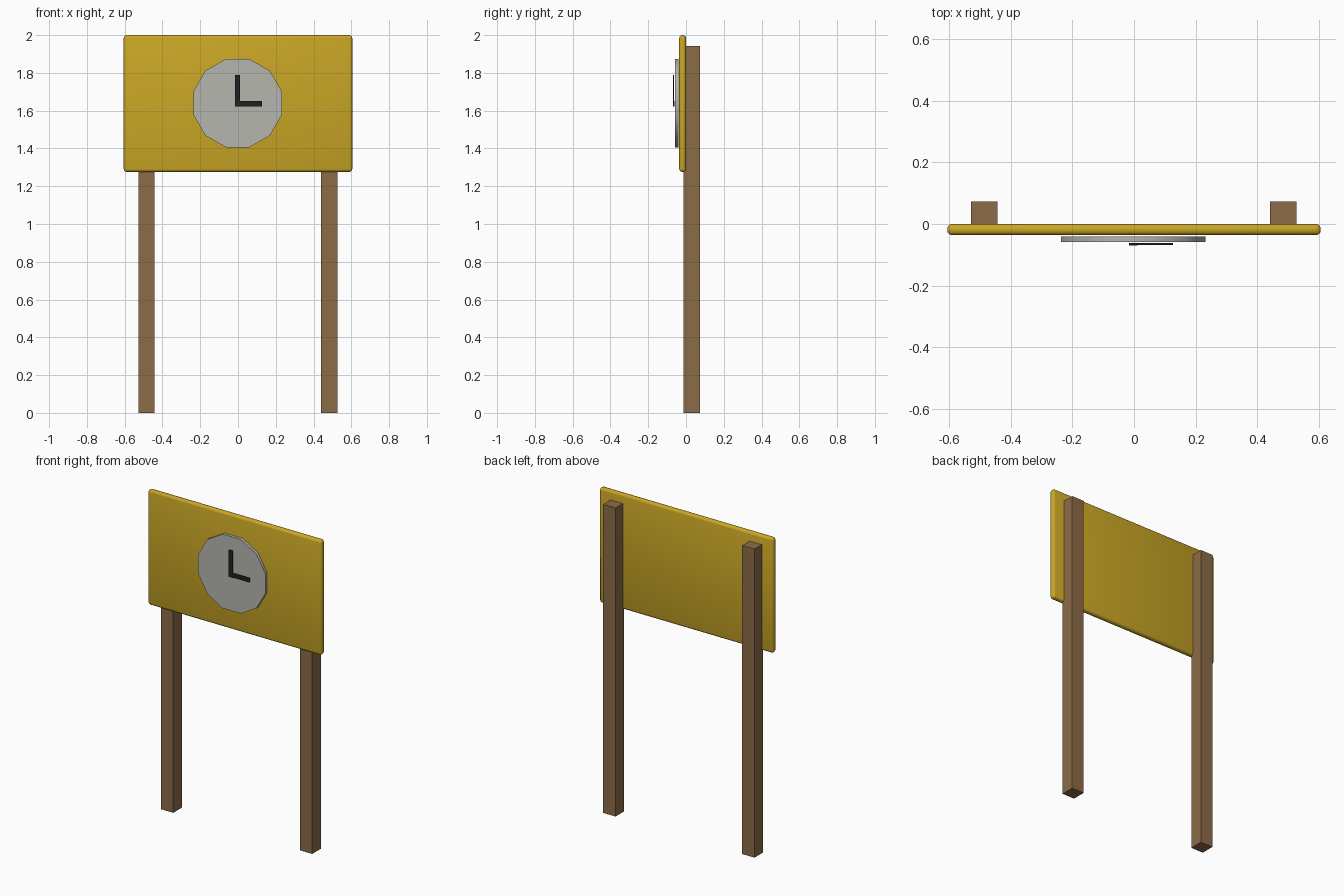
import bpy
from math import pi, radians

cube = bpy.data.objects.get("Cube")
if cube:
    bpy.data.objects.remove(cube, do_unlink=True)


def material(name, r, g, b):
    m = bpy.data.materials.new(name)
    m.use_nodes = True
    m.diffuse_color = (r, g, b, 1)
    m.node_tree.nodes["Principled BSDF"].inputs["Base Color"].default_value = (r, g, b, 1)
    return m


yellow = material("board yellow", 0.59, 0.385, 0.019)
brown = material("post brown", 0.265, 0.15, 0.063)
grey = material("dial grey", 0.46, 0.465, 0.425)
black = material("hand black", 0.015, 0.015, 0.014)


def box(name, mat, x, y, z):
    """Box spanning the given (low, high) ranges."""
    bpy.ops.mesh.primitive_cube_add(size=1, location=[(a + b) / 2 for a, b in (x, y, z)])
    ob = bpy.context.object
    ob.name = name
    ob.scale = [b - a for a, b in (x, y, z)]
    bpy.ops.object.transform_apply(location=False, rotation=False, scale=True)
    ob.data.materials.append(mat)
    return ob


# Two posts behind the board
for side, cx in (("right", -0.485), ("left", 0.483)):
    box(side + "_post", brown, (cx - 0.043, cx + 0.043), (-0.013, 0.073), (0, 1.943))

# Rounded board, softly shaded all over
board = box("board", yellow, (-0.605, 0.605), (-0.036, 0), (1.276, 2.0))
bevel = board.modifiers.new("rounded edges", 'BEVEL')
bevel.width = 0.015
bevel.segments = 3
bpy.ops.object.shade_smooth()

# Twelve-sided clock dial, flat sides up and outward
bpy.ops.mesh.primitive_cylinder_add(vertices=12, radius=0.242, depth=0.018,
                                    location=(-0.002, -0.05, 1.64))
dial = bpy.context.object
dial.name = "clock_dial"
dial.rotation_euler = (pi / 2, pi / 12, 0)
bpy.ops.object.transform_apply(location=False, rotation=True, scale=False)
dial.data.materials.append(grey)
bpy.ops.object.shade_smooth_by_angle(angle=radians(40))

# Clock hands
box("long_hand", black, (-0.017, 0.011), (-0.069, -0.063), (1.622, 1.79))
box("short_hand", black, (-0.017, 0.126), (-0.068, -0.062), (1.623, 1.65))
